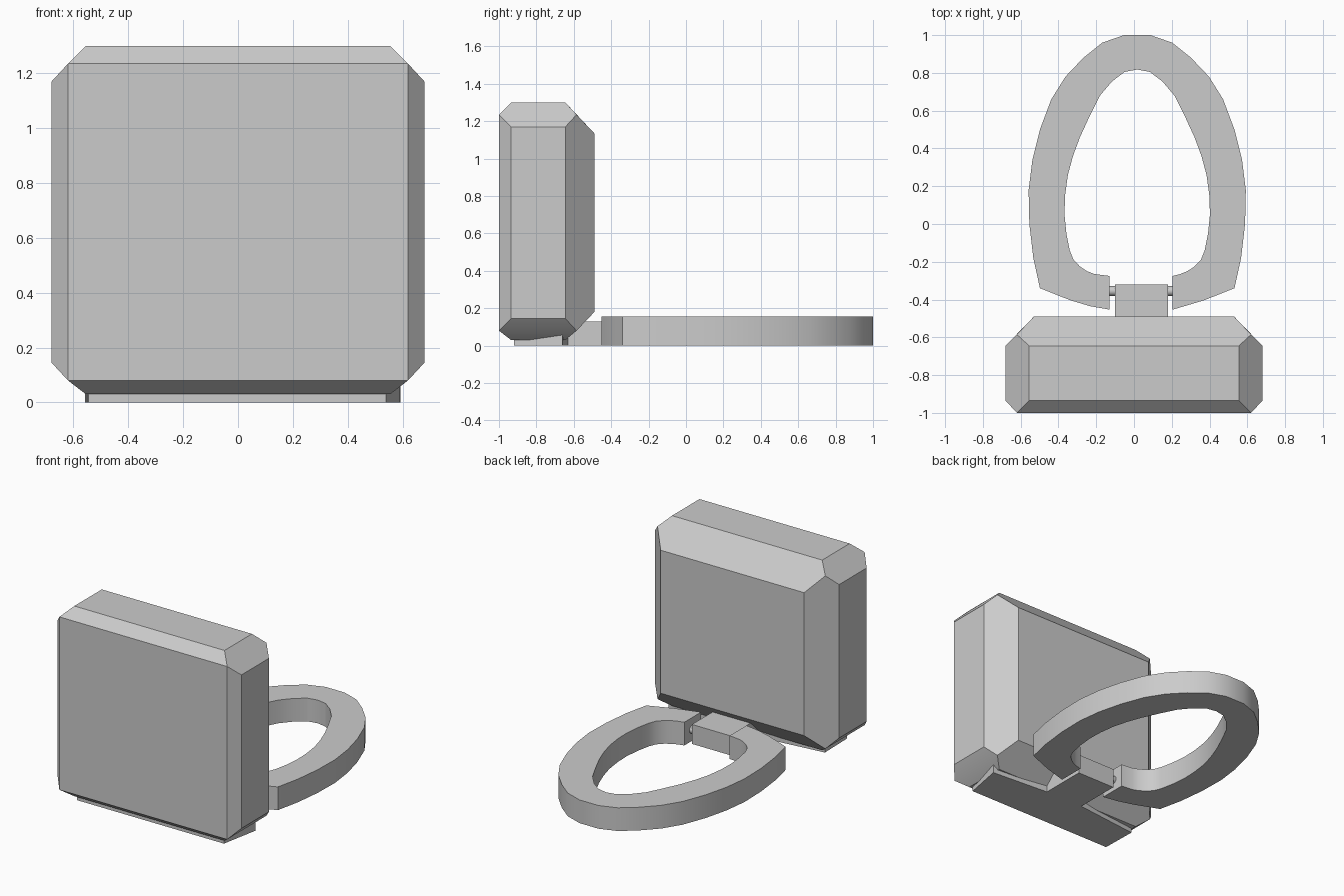
import bpy, bmesh, math
from mathutils import Vector

if "Cube" in bpy.data.objects:
    bpy.data.objects.remove(bpy.data.objects["Cube"], do_unlink=True)

grey = bpy.data.materials.new("plain grey")
grey.use_nodes = True
colour = (0.6, 0.6, 0.6, 1)
grey.diffuse_color = colour
grey.node_tree.nodes["Principled BSDF"].inputs["Base Color"].default_value = colour


def finish(name, bm):
    bmesh.ops.recalc_face_normals(bm, faces=bm.faces)
    mesh = bpy.data.meshes.new(name)
    bm.to_mesh(mesh)
    bm.free()
    obj = bpy.data.objects.new(name, mesh)
    bpy.context.collection.objects.link(obj)
    mesh.materials.append(grey)
    bpy.ops.object.select_all(action='DESELECT')
    obj.select_set(True)
    bpy.context.view_layer.objects.active = obj
    bpy.ops.object.shade_smooth_by_angle(angle=math.radians(25))
    return obj


def slab(name, outline, height):
    """Extrude a flat outline upwards from the ground."""
    bm = bmesh.new()
    face = bm.faces.new([bm.verts.new((x, y, 0)) for x, y in outline])
    top = bmesh.ops.extrude_face_region(bm, geom=[face])["geom"]
    bmesh.ops.translate(bm, vec=(0, 0, height),
                        verts=[v for v in top if isinstance(v, bmesh.types.BMVert)])
    return finish(name, bm)


# Upright block with chamfered edges and a deeper bevel at the back
# each row: half width, y, bottom z, top z
corners = [
    (0.62, -1.0, 0.08, 1.235),
    (0.68, -0.935, 0.145, 1.17),
    (0.68, -0.645, 0.145, 1.17),
    (0.555, -0.935, 0.03, 1.30),
    (0.555, -0.645, 0.03, 1.30),
    (0.62, -0.585, 0.08, 1.235),
    (0.53, -0.49, 0.18, 1.135),
]
bm = bmesh.new()
for x, y, low, high in corners:
    for side in (-1, 1):
        for z in (low, high):
            bm.verts.new((side * x, y, z))
bmesh.ops.convex_hull(bm, input=bm.verts)
bmesh.ops.dissolve_limit(bm, angle_limit=math.radians(7),
                         verts=bm.verts, edges=bm.edges)
finish("upright_block", bm)

# Foot plate with the neck that carries the hinge
slab("foot_and_neck", [
    (-0.545, -0.92), (0.54, -0.92), (0.59, -0.66), (0.18, -0.63),
    (0.18, -0.32), (-0.1, -0.32), (-0.1, -0.63), (-0.55, -0.68)], 0.13)

# Open ring: half outlines mirrored about its own centre line
centre = 0.017
outer = [(0.25, -0.435), (0.35, -0.405), (0.44, -0.37), (0.515, -0.34),
         (0.55, -0.18), (0.571, 0.0), (0.575, 0.18), (0.555, 0.34),
         (0.515, 0.5), (0.455, 0.66), (0.38, 0.78), (0.285, 0.88),
         (0.185, 0.96), (0.07, 1.0)]
inner = [(0.067, 0.805), (0.133, 0.755), (0.197, 0.68), (0.25, 0.575),
         (0.303, 0.46), (0.34, 0.36), (0.367, 0.26), (0.382, 0.15),
         (0.385, 0.05), (0.375, -0.05), (0.357, -0.14), (0.337, -0.19),
         (0.303, -0.225), (0.265, -0.25), (0.227, -0.265)]


def mirrored(points, side):
    return [(centre + side * x, y) for x, y in points]


right_gap, left_gap = 0.205, -0.13
outline = ([(right_gap, -0.453)] + mirrored(outer, 1)
           + mirrored(outer[::-1], -1) + [(left_gap, -0.453), (left_gap, -0.275)]
           + mirrored(inner[::-1], -1) + [(centre, 0.818)]
           + mirrored(inner, 1) + [(right_gap, -0.275)])
slab("ring", outline, 0.155)

# Hinge pin across the gap
bpy.ops.mesh.primitive_cylinder_add(vertices=24, radius=0.026, depth=0.37,
                                    location=(0.037, -0.355, 0.078),
                                    rotation=(0, math.pi / 2, 0))
pin = bpy.context.object
pin.name = "hinge_pin"
pin.data.materials.append(grey)
bpy.ops.object.shade_smooth_by_angle(angle=math.radians(30))
